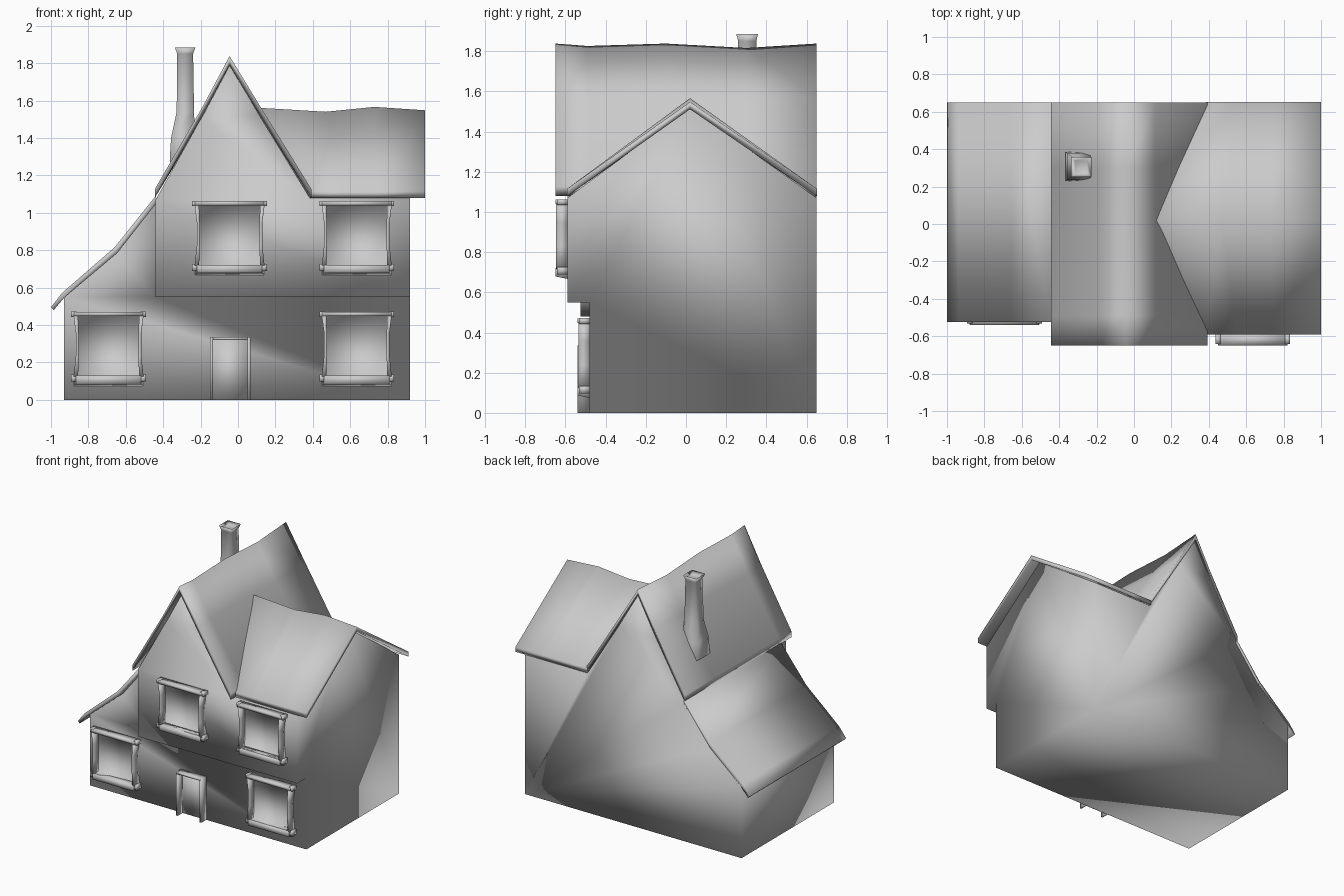
import bpy
import bmesh

cube = bpy.data.objects.get("Cube")
if cube:
    bpy.data.objects.remove(cube, do_unlink=True)

grey = bpy.data.materials.new("plain_grey")
grey.use_nodes = True
GREY = (0.6, 0.6, 0.6, 1)
grey.diffuse_color = GREY
grey.node_tree.nodes["Principled BSDF"].inputs["Base Color"].default_value = GREY


def make(name, verts, faces, fix=True):
    """Smooth shaded mesh object from points and faces."""
    me = bpy.data.meshes.new(name)
    me.from_pydata(verts, [], faces)
    bm = bmesh.new()
    bm.from_mesh(me)
    if fix:
        bmesh.ops.recalc_face_normals(bm, faces=bm.faces[:])
    for f in bm.faces:
        f.smooth = True
    bm.to_mesh(me)
    bm.free()
    me.materials.append(grey)
    ob = bpy.data.objects.new(name, me)
    bpy.context.collection.objects.link(ob)
    return ob


def loft(name, rings):
    """Closed skin through rings with equal point counts."""
    n = len(rings[0])
    verts = [p for r in rings for p in r]
    faces = [(i * n + k, i * n + (k + 1) % n, (i + 1) * n + (k + 1) % n, (i + 1) * n + k)
             for i in range(len(rings) - 1) for k in range(n)]
    faces += [tuple(range(n)), tuple(range(len(verts) - n, len(verts)))]
    return make(name, verts, faces)


def box(name, x0, x1, y0, y1, z0, z1, taper=0.0):
    """Box whose front (y0) end may be narrowed."""
    t = taper
    return loft(name, [[(x0 + t, y0, z0 + t), (x1 - t, y0, z0 + t), (x1 - t, y0, z1), (x0 + t, y0, z1)],
                       [(x0, y1, z0), (x1, y1, z0), (x1, y1, z1), (x0, y1, z1)]])


# Walls: one body with a jettied upper floor and a cross gable
L, R, J, BACK, LOW, UP = -0.93, 0.92, -0.44, 0.65, -0.48, -0.59
gable = [(0.39, 1.07), (0.115, 1.52), (-0.045, 1.79), (-0.2, 1.5), (J, 1.07)]
lean = [(-0.66, 0.78), (L, 0.55)]
pts, index = [], {}


def v(x, y, z):
    key = (x, y, z)
    if key not in index:
        index[key] = len(pts)
        pts.append(key)
    return index[key]


def row(profile, y):
    return [v(x, y, z) for x, z in profile]


base = [(L, 0), (R, 0)]
jetty = [(J, 0.55), (R, 0.55)]
apex, inner = v(R, 0.02, 1.52), v(0.12, 0.02, 1.51)
top_f, top_b = row([(R, 1.07)] + gable, UP), row([(R, 1.07)] + gable + lean, BACK)
low_f, low_b, jet_f, jet_l = row(base, LOW), row(base, BACK), row(jetty, UP), row(jetty, LOW)
lean_f = row([gable[-1]] + lean, LOW)
walls = [
    low_f + [jet_l[1], jet_l[0]] + lean_f,
    jet_f + top_f,
    low_b + top_b,
    [low_f[0], low_b[0], low_b[1], low_f[1]],
    jet_f + jet_l[::-1],
    [jet_f[0], jet_l[0], lean_f[0], top_f[5]],
    [low_f[0], lean_f[2], top_b[7], low_b[0]],
    [low_f[1], low_b[1], top_b[0], apex, top_f[0], jet_f[1], jet_l[1]],
    [top_f[5], lean_f[0], top_b[5], top_b[4], top_f[4]],
    [lean_f[0], lean_f[1], top_b[6], top_b[5]],
    [lean_f[1], lean_f[2], top_b[7], top_b[6]],
    [top_f[3], top_f[4], top_b[4], top_b[3]],
    [top_f[2], top_f[3], top_b[3], top_b[2]],
    [top_f[1], top_f[2], inner], [top_f[2], top_b[2], inner], [top_b[1], top_b[2], inner],
    [top_f[0], apex, inner, top_f[1]],
    [top_b[0], apex, inner, top_b[1]],
]
make("house_walls", pts, walls)

# Main roof: steep slab along y with a wavy ridge
rings = []
for y, dz in ((-0.65, 0), (-0.49, -0.012), (-0.1, 0), (0.3, -0.022), (BACK, 0)):
    prof = [(-0.445, 1.126), (-0.185, 1.575), (-0.045, 1.838), (0.115, 1.575), (0.393, 1.126)]
    up = [(x, y, z + (dz if 1 <= i <= 3 else 0)) for i, (x, z) in enumerate(prof)]
    rings.append(up + [(x, y, z - 0.047) for x, y, z in up[::-1]])
loft("main_roof", rings)

# Side roof: lower ridge along x, mitred into the main roof
rings = []
for xe, xr, z in ((0.385, 0.1, 1.562), (0.55, 0.47, 1.54), (0.75, 0.73, 1.566), (1.0, 1.0, 1.548)):
    up = [(xe, -0.592, 1.115), (xr, 0.02, z), (xe, 0.652, 1.115)]
    rings.append(up + [(x, y, h - 0.037) for x, y, h in up[::-1]])
loft("side_roof", rings)

# Lean-to roof on the low wing
prof = [(-0.44, 1.09), (-0.66, 0.815), (-0.94, 0.572), (-1.0, 0.495)]
under = [(-0.985, 0.48), (-0.93, 0.545), (-0.645, 0.785), (-0.43, 1.06)]
loft("lean_to_roof", [[(x, y, z) for x, z in prof + under] for y in (-0.525, BACK)])

# Chimney: flared foot, slim shaft and a dished cap
rings = []
for z, x0, x1, y0, y1 in ((1.2, -0.34, -0.22, 0.24, 0.38), (1.28, -0.365, -0.225, 0.23, 0.385),
                          (1.4, -0.358, -0.23, 0.235, 0.38), (1.54, -0.328, -0.235, 0.255, 0.355),
                          (1.85, -0.325, -0.24, 0.26, 0.35), (1.885, -0.338, -0.227, 0.25, 0.358),
                          (1.865, -0.315, -0.25, 0.27, 0.338)):
    rings.append([(x0, y0, z), (x1, y0, z), (x1, y1, z), (x0, y1, z)])
loft("chimney", rings)


def recess(name, x0, x1, z0, z1, y0, y1):
    """Open-fronted pan facing -y."""
    ring = [(x0, z0), (x1, z0), (x1, z1), (x0, z1)]
    vs = [(x, y, z) for y in (y0, y1) for x, z in ring]
    fs = [(0, 4, 5, 1), (1, 5, 6, 2), (2, 6, 7, 3), (3, 7, 4, 0), (7, 6, 5, 4)]
    return make(name, vs, [f[::-1] for f in fs], fix=False)


def window(name, cx, z, wall):
    """Frame with sill, head, bowed jambs and a set-back pane."""
    y = wall - 0.06
    recess(name + "_pane", cx - 0.172, cx + 0.172, z + 0.055, z + 0.375, y + 0.01, wall - 0.004)
    box(name + "_sill", cx - 0.185, cx + 0.185, y, wall, z, z + 0.055, 0.012)
    box(name + "_head", cx - 0.185, cx + 0.185, y, wall, z + 0.372, z + 0.395)
    for s, side in ((-1, "right"), (1, "left")):
        for part, h0, h1 in (("sill", 0.022, 0.06), ("head", 0.368, 0.396)):
            a, b = sorted((cx + s * 0.172, cx + s * 0.2))
            box(f"{name}_{part}_end_{side}", a, b, y + 0.008, wall, z + h0, z + h1)
        rings = []
        for h, bow in ((0.05, 0), (0.16, 0.012), (0.28, 0.012), (0.375, 0)):
            a, b = cx + s * (0.163 - bow * 0.3), cx + s * (0.187 - bow)
            rings.append([(a, y + 0.004, z + h), (b, y + 0.004, z + h), (b, wall, z + h), (a, wall, z + h)])
        loft(f"{name}_jamb_{side}", rings)


window("upper_middle_window", -0.045, 0.667, UP)
window("upper_left_window", 0.635, 0.667, UP)
window("lower_left_window", 0.635, 0.075, LOW)
window("lower_right_window", -0.692, 0.075, LOW)

# Door: thin frame round a set-back panel
for s, side in ((-1, "right"), (1, "left")):
    a, b = sorted((-0.042 + s * 0.093, -0.042 + s * 0.108))
    box("door_post_" + side, a, b, -0.54, LOW, 0, 0.335)
box("door_lintel", -0.15, 0.066, -0.54, LOW, 0.32, 0.335)
box("door_panel", -0.136, 0.052, LOW - 0.006, LOW, 0.002, 0.322)
